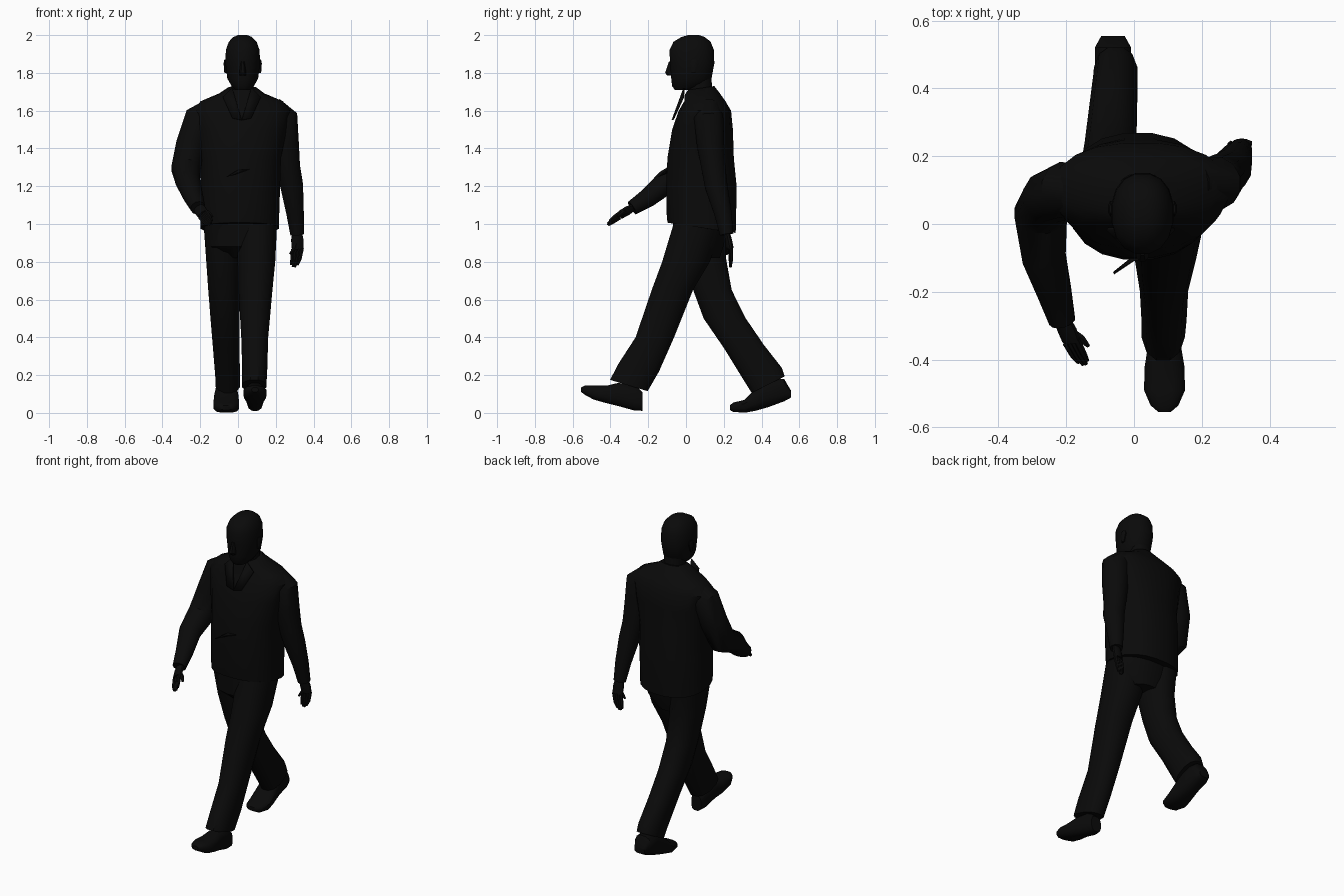
import bpy, bmesh
from math import sin, cos, pi, copysign, radians
from mathutils import Vector

default = bpy.data.objects.get("Cube")
if default:
    bpy.data.objects.remove(default, do_unlink=True)

black = bpy.data.materials.new("near_black")
black.use_nodes = True
COLOUR = (0.003, 0.003, 0.003, 1)
black.diffuse_color = COLOUR
black.node_tree.nodes["Principled BSDF"].inputs["Base Color"].default_value = COLOUR


def finish(name, bm, angle=40):
    bmesh.ops.recalc_face_normals(bm, faces=bm.faces)
    mesh = bpy.data.meshes.new(name)
    bm.to_mesh(mesh)
    bm.free()
    mesh.materials.append(black)
    obj = bpy.data.objects.new(name, mesh)
    bpy.context.collection.objects.link(obj)
    bpy.ops.object.select_all(action="DESELECT")
    obj.select_set(True)
    bpy.context.view_layer.objects.active = obj
    bpy.ops.object.shade_smooth_by_angle(angle=radians(angle))
    return obj


def ring(centre, u, v, sides, power):
    """Closed superellipse around a centre, spanned by u and v."""
    def bend(t):
        return copysign(abs(t) ** (2 / power), t)
    angles = [2 * pi * (i + 0.5) / sides for i in range(sides)]
    return [centre + u * bend(cos(a)) + v * bend(sin(a)) for a in angles]


def skin(name, rings):
    """Bridge rings of equal size and cap both ends."""
    bm = bmesh.new()
    loops = [[bm.verts.new(p) for p in r] for r in rings]
    for a, b in zip(loops, loops[1:]):
        for i in range(len(a)):
            j = (i + 1) % len(a)
            bm.faces.new((a[i], a[j], b[j], b[i]))
    bm.faces.new(loops[0])
    bm.faces.new(loops[-1])
    return finish(name, bm)


def stack(name, levels, sides=16, power=2.3):
    """Level sections: z, x from/to, y from/to, slope of z along y."""
    rings = []
    for z, x0, x1, y0, y1, slope in levels:
        half = (y1 - y0) / 2
        rings.append(ring(Vector(((x0 + x1) / 2, (y0 + y1) / 2, z)),
                          Vector(((x1 - x0) / 2, 0, 0)),
                          Vector((0, half, half * slope)), sides, power))
    return skin(name, rings)


def tube(name, path, side=(1, 0, 0), flat=1.0, sides=10):
    """Sections square to a path of x, y, z, radius."""
    points = [Vector(p[:3]) for p in path]
    rings = []
    for i, p in enumerate(path):
        before, after = points[max(i - 1, 0)], points[min(i + 1, len(path) - 1)]
        along = (after - before).normalized()
        v = along.cross(Vector(side)).normalized()
        u = v.cross(along)
        rings.append(ring(points[i], u * p[3], v * p[3] * flat, sides, 2))
    return skin(name, rings)


def shoe(name, x, sections):
    """Upright sections along y: y, bottom, top, half width."""
    rings = [ring(Vector((x, y, (a + b) / 2)), Vector((w, 0, 0)),
                  Vector((0, 0, (b - a) / 2)), 12, 2.8) for y, a, b, w in sections]
    return skin(name, rings)


def plate(name, points, thick=0.008):
    bm = bmesh.new()
    bm.faces.new([bm.verts.new(p) for p in points])
    obj = finish(name, bm)
    solid = obj.modifiers.new("thickness", "SOLIDIFY")
    solid.thickness = thick
    solid.offset = 0
    return obj


def hand(name, wrist, knuckle, tip, side, thumb):
    """Palm, four curled fingers and a thumb."""
    wrist, knuckle, tip, thumb = map(Vector, (wrist, knuckle, tip, thumb))
    side = Vector(side).normalized()
    middle = wrist.lerp(knuckle, 0.5)
    tube(name + "_palm", [(*wrist, 0.026), (*middle, 0.034), (*knuckle, 0.032)],
         side, 0.55)
    for i, reach in enumerate((0.85, 0.97, 1, 0.9)):
        start = knuckle + side * (i - 1.5) * 0.016
        end = knuckle.lerp(tip, reach) + side * (i - 1.5) * 0.012
        bent = start.lerp(end, 0.5) + (knuckle - wrist) * 0.15
        tube(f"{name}_finger_{i + 1}", [(*start, 0.011), (*bent, 0.01), (*end, 0.006)],
             side, sides=6)
    joint = middle.lerp(thumb, 0.6) + side * 0.008
    tube(name + "_thumb", [(*middle, 0.015), (*joint, 0.012), (*thumb, 0.006)],
         side, sides=6)


# Jacket body, hem lower at the back
stack("jacket", [
    (0.98, -.18, .2, -.08, .24, -.15), (0.98, -.2, .22, -.1, .265, -.15),
    (1.04, -.2, .22, -.105, .267, -.1), (1.2, -.2, .225, -.107, .27, 0),
    (1.35, -.2, .23, -.1, .255, 0), (1.5, -.22, .26, -.075, .25, 0),
    (1.6, -.24, .28, -.04, .24, 0), (1.65, -.2, .24, -.01, .21, 0),
    (1.69, -.1, .14, -.01, .175, .1), (1.72, -.055, .1, .01, .15, .15)], sides=20)

# Jacket front details
for sign, label in ((1, "left"), (-1, "right")):
    plate(label + "_lapel", [(0.02 + sign * x, y, z) for x, y, z in (
        (.05, -.01, 1.72), (.1, -.015, 1.67), (.05, -.065, 1.56), (0, -.072, 1.55))])
plate("front_flap", [(.06, -.1, 1.29), (0, -.105, 1.285), (-.06, -.145, 1.25),
                     (-.01, -.105, 1.265)])

# Sleeves
tube("right_sleeve", [
    (-.14, .1, 1.61, .06), (-.2, .1, 1.56, .085), (-.25, .08, 1.42, .08),
    (-.275, .03, 1.29, .08), (-.265, -.1, 1.225, .066), (-.235, -.2, 1.14, .052),
    (-.212, -.285, 1.085, .04)], sides=12)
tube("left_sleeve", [
    (.18, .12, 1.62, .06), (.24, .12, 1.56, .08), (.25, .13, 1.42, .075),
    (.265, .145, 1.3, .066), (.285, .16, 1.2, .062), (.302, .195, 1.06, .048),
    (.313, .215, .945, .037)], sides=12)

# Hands
hand("right_hand", (-.212, -.275, 1.09), (-.185, -.345, 1.05), (-.145, -.415, 1),
     (.6, .25, .7), (-.135, -.36, 1.04))
hand("left_hand", (.313, .215, .96), (.315, .235, .87), (.295, .235, .77),
     (1, .1, .1), (.275, .215, .84))

# Trouser seat and legs
stack("trouser_seat", [
    (.82, -.1, .12, 0, .18, 0), (.88, -.165, .19, -.07, .2, 0),
    (1.02, -.185, .21, -.07, .23, 0)])
stack("left_trouser_leg", [
    (1, -.01, .21, -.07, .2, 0), (.8, -.005, .2, -.13, .13, 0),
    (.65, 0, .185, -.185, .04, 0), (.4, .015, .162, -.27, -.06, 0),
    (.24, .02, .157, -.36, -.14, -.2), (.145, .02, .152, -.405, -.2, -.3)], 12)
stack("right_trouser_leg", [
    (1, -.185, .01, -.06, .23, 0), (.82, -.172, .01, -.02, .215, 0),
    (.65, -.16, .01, .035, .245, 0), (.5, -.148, .01, .09, .32, 0),
    (.35, -.135, .01, .2, .415, .1), (.2, -.122, .012, .31, .51, .4),
    (.15, -.12, .012, .345, .525, .5)], 12)

# Shoes: front toe raised, rear heel raised
shoe("left_shoe", .09, [
    (-.23, .01, .11, .035), (-.27, .01, .15, .045), (-.36, .035, .16, .05),
    (-.42, .05, .145, .06), (-.49, .07, .145, .062), (-.535, .095, .145, .042),
    (-.555, .11, .135, .018)])
shoe("right_shoe", -.062, [
    (.232, .015, .04, .03), (.25, .005, .055, .055), (.31, 0, .07, .07),
    (.37, .01, .13, .066), (.44, .03, .19, .055), (.52, .06, .18, .055),
    (.555, .08, .12, .035)])

# Neck, head and face
stack("neck", [(1.62, -.04, .09, .01, .14, 0), (1.72, -.035, .085, .01, .14, 0),
               (1.8, -.035, .085, .01, .135, 0)], 12)
stack("head", [
    (1.71, -.015, .065, -.06, .04, 0), (1.73, -.035, .085, -.075, .1, 0),
    (1.77, -.058, .108, -.08, .137, 0), (1.85, -.068, .118, -.086, .152, 0),
    (1.92, -.066, .116, -.09, .15, 0), (1.965, -.05, .1, -.068, .132, 0),
    (1.99, -.025, .075, -.025, .1, 0), (2, 0, .05, .01, .07, 0)], 16, 2.2)
stack("nose", [(1.785, .008, .042, -.1, -.06, 0), (1.8, .005, .045, -.112, -.06, 0),
               (1.86, .015, .035, -.092, -.06, 0)], 8)
for sign, label in ((1, "left"), (-1, "right")):
    x = 0.025 + sign * 0.09
    stack(label + "_ear", [(1.8, x - .008, x + .008, .03, .05, 0),
                           (1.85, x - .012, x + .012, .02, .07, 0),
                           (1.87, x - .008, x + .008, .03, .06, 0)], 8)
